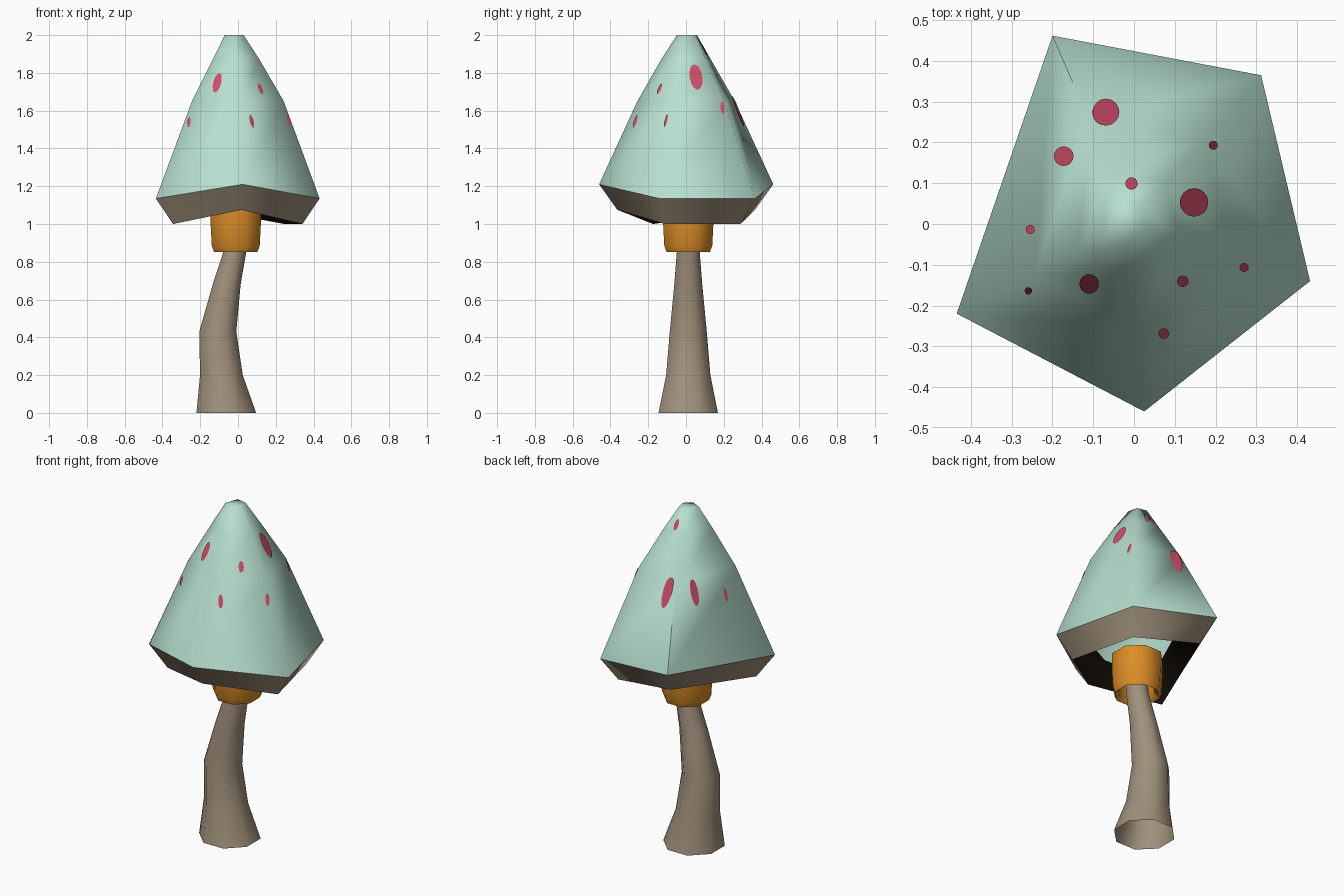
import bpy, bmesh, math
from mathutils import Vector
from mathutils.bvhtree import BVHTree

if "Cube" in bpy.data.objects:
    bpy.data.objects.remove(bpy.data.objects["Cube"])


def material(name, rgb):
    m = bpy.data.materials.new(name)
    m.diffuse_color = (*rgb, 1)
    m.use_nodes = True
    m.node_tree.nodes["Principled BSDF"].inputs["Base Color"].default_value = m.diffuse_color
    return m


GREEN = material("pale green", (0.47, 0.74, 0.62))
BROWN = material("grey brown", (0.35, 0.28, 0.20))
ORANGE = material("orange", (0.70, 0.26, 0.02))
PINK = material("pink", (0.66, 0.075, 0.15))
DARK = material("dark gill", (0.012, 0.008, 0.005))


def finish(name, bm, mat, angle=None):
    me = bpy.data.meshes.new(name)
    bm.to_mesh(me)
    bm.free()
    me.materials.append(mat)
    ob = bpy.data.objects.new(name, me)
    bpy.context.collection.objects.link(ob)
    if angle:
        bpy.ops.object.select_all(action='DESELECT')
        ob.select_set(True)
        bpy.context.view_layer.objects.active = ob
        bpy.ops.object.shade_smooth_by_angle(angle=math.radians(angle))
    return ob


def loft(name, rings, mat, angle, close_top=False):
    """Skin a stack of counter-clockwise rings, bottom to top."""
    bm = bmesh.new()
    loops = [[bm.verts.new(p) for p in r] for r in rings]
    n = len(rings[0])
    for a, b in zip(loops, loops[1:]):
        for i in range(n):
            j = (i + 1) % n
            bm.faces.new((a[i], a[j], b[j], b[i]))
    if close_top:
        bm.faces.new(loops[-1])
    bm.normal_update()
    return finish(name, bm, mat, angle)


def ellipse(cx, cy, z, rx, ry, n=8):
    return [(cx + rx * math.cos(math.tau * (i + .5) / n) / math.cos(math.pi / n),
             cy + ry * math.sin(math.tau * (i + .5) / n) / math.cos(math.pi / n), z)
            for i in range(n)]


# Irregular five-sided outline of the cap brim, counter-clockwise
BRIM = [(-0.435, -0.22, 1.135), (0.025, -0.46, 1.21), (0.432, -0.14, 1.135),
        (0.312, 0.365, 1.135), (-0.20, 0.462, 1.21)]


def brim_ring(scale, dz=0.0, z=None, shift=(0, 0)):
    return [(x * scale + shift[0], y * scale + shift[1], bz + dz if z is None else z)
            for x, y, bz in BRIM]


# Cap
cap = loft("cap", [brim_ring(1), brim_ring(.56, z=1.65),
                   brim_ring(.28, z=1.875, shift=(-.01, 0)),
                   brim_ring(.115, z=2.0, shift=(-.02, .005))], GREEN, 75, True)

# Brim band and the dark gill ring beneath it
loft("cap_brim", [brim_ring(.79, -.135), brim_ring(1)], BROWN, 75)
loft("gills", [brim_ring(.5, -.04), brim_ring(.79, -.135)], DARK, 75)

# Stem: height, centre x, half width x, half width y
STEM = [(0, -.062, .158, .157), (.2, -.088, .113, .117), (.43, -.107, .098, .098),
        (.68, -.06, .074, .074), (.86, -.015, .06, .06), (1.09, .0, .055, .055)]
loft("stem", [ellipse(cx, .012, z, rx, ry) for z, cx, rx, ry in STEM], BROWN, 60)

# Collar: open tube with a rounded lower lip
COLLAR = [(.095, .97), (.095, .87), (.115, .853), (.127, .885), (.133, 1.0), (.133, 1.09), (.1, 1.09)]
loft("collar", [ellipse(-.012, .012, z, r, r) for r, z in COLLAR], ORANGE, 50)

# Spots: discs dropped straight down on the cap surface (x, y, radius)
SPOTS = [(-.07, .27, .033), (-.168, .165, .024), (.19, .192, .011), (-.007, .095, .015),
         (.143, .052, .035), (-.25, -.015, .011), (-.257, -.16, .009), (-.108, -.143, .024),
         (.117, -.137, .014), (.267, -.103, .011), (.07, -.265, .013)]
bm = bmesh.new()
bm.from_mesh(cap.data)
tree = BVHTree.FromBMesh(bm)
bm.free()


def on_cap(x, y):
    p, normal, _, _ = tree.ray_cast(Vector((x, y, 3)), Vector((0, 0, -1)))
    return p + normal * .005


bm = bmesh.new()
for x, y, r in SPOTS:
    hub = bm.verts.new(on_cap(x, y))
    rim = [bm.verts.new(on_cap(x + r * math.cos(math.tau * i / 16),
                               y + r * math.sin(math.tau * i / 16))) for i in range(16)]
    for i in range(16):
        bm.faces.new((hub, rim[i], rim[(i + 1) % 16]))
bm.normal_update()
finish("spots", bm, PINK, 40)
